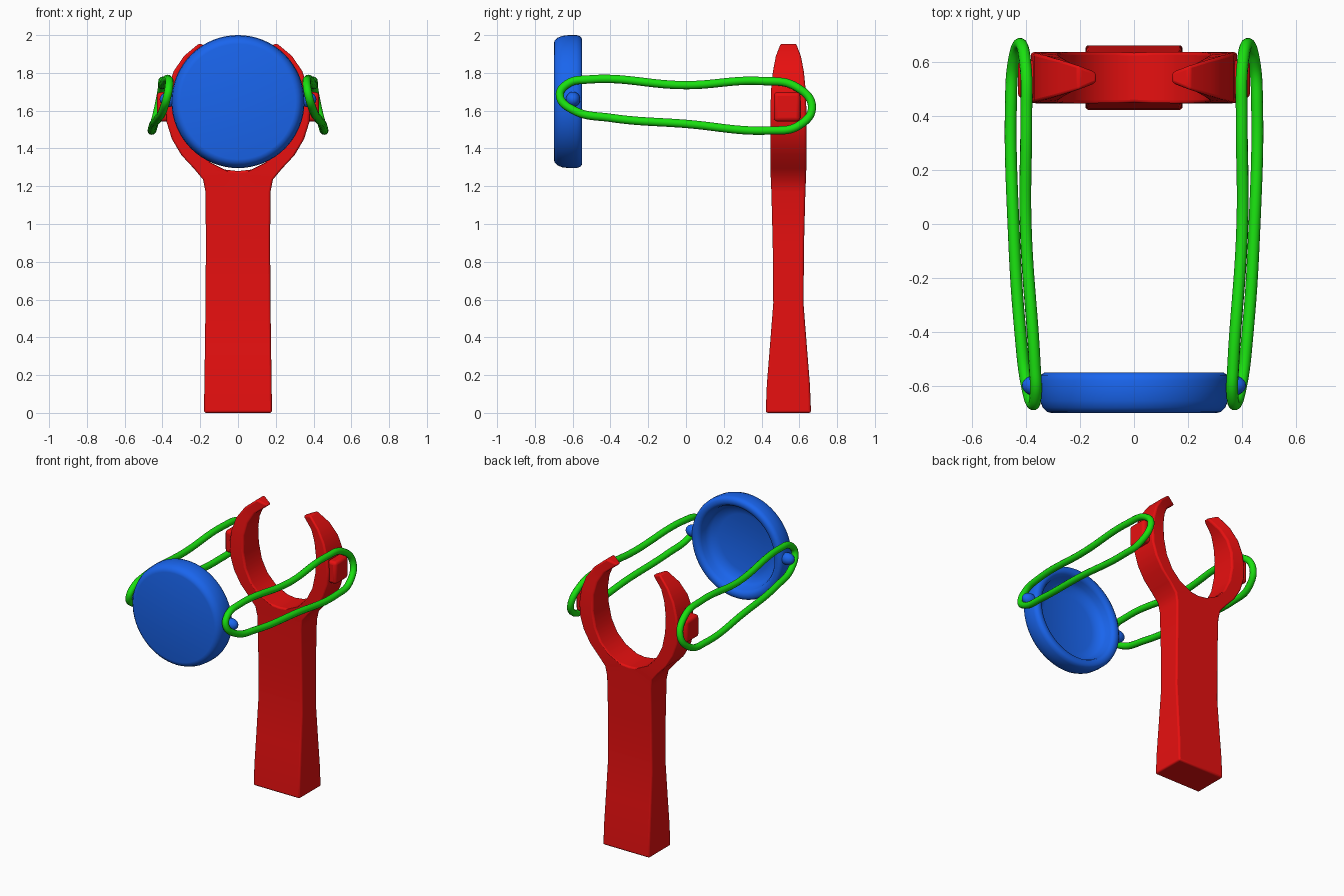
import bpy, bmesh, math
from mathutils import Vector

if "Cube" in bpy.data.objects:
    bpy.data.objects.remove(bpy.data.objects["Cube"])


def material(name, color):
    m = bpy.data.materials.new(name)
    m.diffuse_color = (*color, 1)
    m.use_nodes = True
    m.node_tree.nodes["Principled BSDF"].inputs["Base Color"].default_value = m.diffuse_color
    return m


RED = material("red", (0.8, 0.005, 0.005))
BLUE = material("blue", (0.01, 0.13, 0.85))
GREEN = material("green", (0.01, 0.75, 0.005))


def finish(bm, name, mat, angle=35):
    bmesh.ops.recalc_face_normals(bm, faces=bm.faces)
    me = bpy.data.meshes.new(name)
    bm.to_mesh(me)
    bm.free()
    me.materials.append(mat)
    ob = bpy.data.objects.new(name, me)
    bpy.context.collection.objects.link(ob)
    bpy.context.view_layer.objects.active = ob
    ob.select_set(True)
    bpy.ops.object.shade_smooth_by_angle(angle=math.radians(angle))
    ob.select_set(False)
    return ob


def bevel(ob, width, segments=3):
    b = ob.modifiers.new("bevel", 'BEVEL')
    b.width, b.segments, b.limit_method = width, segments, 'ANGLE'
    b.angle_limit = math.radians(40)


# Handle and fork: half strip of (outer x, z, half depth, inner x, z, half depth)
YC = 0.542
rows = [
    (.180, .00, .120, 0, .00, .120), (.178, .15, .114, 0, .15, .114),
    (.175, .35, .098, 0, .35, .098), (.172, .58, .080, 0, .58, .080),
    (.170, .90, .083, 0, .90, .083), (.172, 1.17, .090, 0, 1.17, .090),
    (.185, 1.235, .093, 0, 1.28, .093), (.235, 1.295, .095, .07, 1.288, .095),
    (.300, 1.365, .095, .145, 1.325, .095), (.350, 1.45, .095, .21, 1.39, .095),
    (.378, 1.54, .095, .255, 1.48, .094), (.382, 1.63, .095, .277, 1.59, .092),
    (.370, 1.72, .092, .277, 1.70, .085), (.340, 1.81, .084, .255, 1.79, .070),
    (.285, 1.89, .070, .215, 1.86, .046), (.205, 1.957, .045, .135, 1.925, .018),
]
bm = bmesh.new()
rings = []
for ox, oz, od, ix, iz, idp in rows:
    rings.append([bm.verts.new(p) for p in (
        (ox, YC - od, oz), (ox, YC + od, oz), (ix, YC + idp, iz), (ix, YC - idp, iz))])
for i, (a, b) in enumerate(zip(rings, rings[1:])):
    for k in range(4):
        if k == 2 and i < 6:
            continue  # open on the centre plane
        bm.faces.new((a[k], a[(k + 1) % 4], b[(k + 1) % 4], b[k]))
bm.faces.new(rings[0])
bm.faces.new(rings[-1])
handle = finish(bm, "handle_and_fork", RED)
mir = handle.modifiers.new("mirror", 'MIRROR')
mir.use_clip = True
bevel(handle, 0.024)


# Cup: lathed around the y axis, with a rolled rim and a hollow back
def cup():
    prof = [(0, -.70), (.305, -.70), (.322, -.696), (.338, -.68), (.348, -.655),
            (.352, -.62), (.352, -.58), (.346, -.56), (.332, -.55), (.312, -.55),
            (.295, -.557), (.285, -.575), (.277, -.61), (.255, -.64), (.2, -.655), (0, -.66)]
    bm = bmesh.new()
    vs = [bm.verts.new((r, y, 1.648)) for r, y in prof]
    es = [bm.edges.new(p) for p in zip(vs, vs[1:])]
    bmesh.ops.spin(bm, geom=vs + es, cent=(0, 0, 1.648), axis=(0, 1, 0),
                   angle=math.tau, steps=64, use_merge=True)
    bmesh.ops.remove_doubles(bm, verts=bm.verts, dist=1e-4)
    finish(bm, "cup", BLUE, 45)


cup()

# Mirrored side parts
for s, side in ((-1, "left"), (1, "right")):
    # Ear on the cup that holds the band
    bm = bmesh.new()
    bmesh.ops.create_uvsphere(bm, u_segments=20, v_segments=12, radius=1)
    for v in bm.verts:
        v.co = Vector((s * (.365 + .05 * v.co.x), -.598 + .038 * v.co.y, 1.66 + .04 * v.co.z))
    finish(bm, side + "_cup_ear", BLUE, 60)

    # Peg on the fork
    bm = bmesh.new()
    bmesh.ops.create_cube(bm, size=1)
    for v in bm.verts:
        v.co = Vector((s * (.385 + .09 * v.co.x), .535 + .14 * v.co.y, 1.62 + .155 * v.co.z))
    bevel(finish(bm, side + "_fork_peg", RED), 0.02)

    # Elastic band: closed smooth loop, leaning outwards at the bottom
    path = [(-.668, 1.68), (-.63, 1.74), (-.52, 1.765), (0, 1.735), (.40, 1.757),
            (.585, 1.725), (.667, 1.62), (.595, 1.52), (.44, 1.495), (0, 1.53),
            (-.40, 1.562), (-.60, 1.605)]
    cu = bpy.data.curves.new(side + "_band", 'CURVE')
    cu.dimensions = '3D'
    cu.bevel_depth, cu.bevel_resolution, cu.resolution_u = .022, 4, 10
    sp = cu.splines.new('BEZIER')
    sp.bezier_points.add(len(path) - 1)
    sp.use_cyclic_u = True
    for p, (y, z) in zip(sp.bezier_points, path):
        x = .42 + .026 * y - .05 * y * y + .22 * (1.65 - z)
        p.co = (s * x, y, z)
        p.handle_left_type = p.handle_right_type = 'AUTO'
    cu.materials.append(GREEN)
    bpy.context.collection.objects.link(bpy.data.objects.new(side + "_band", cu))
